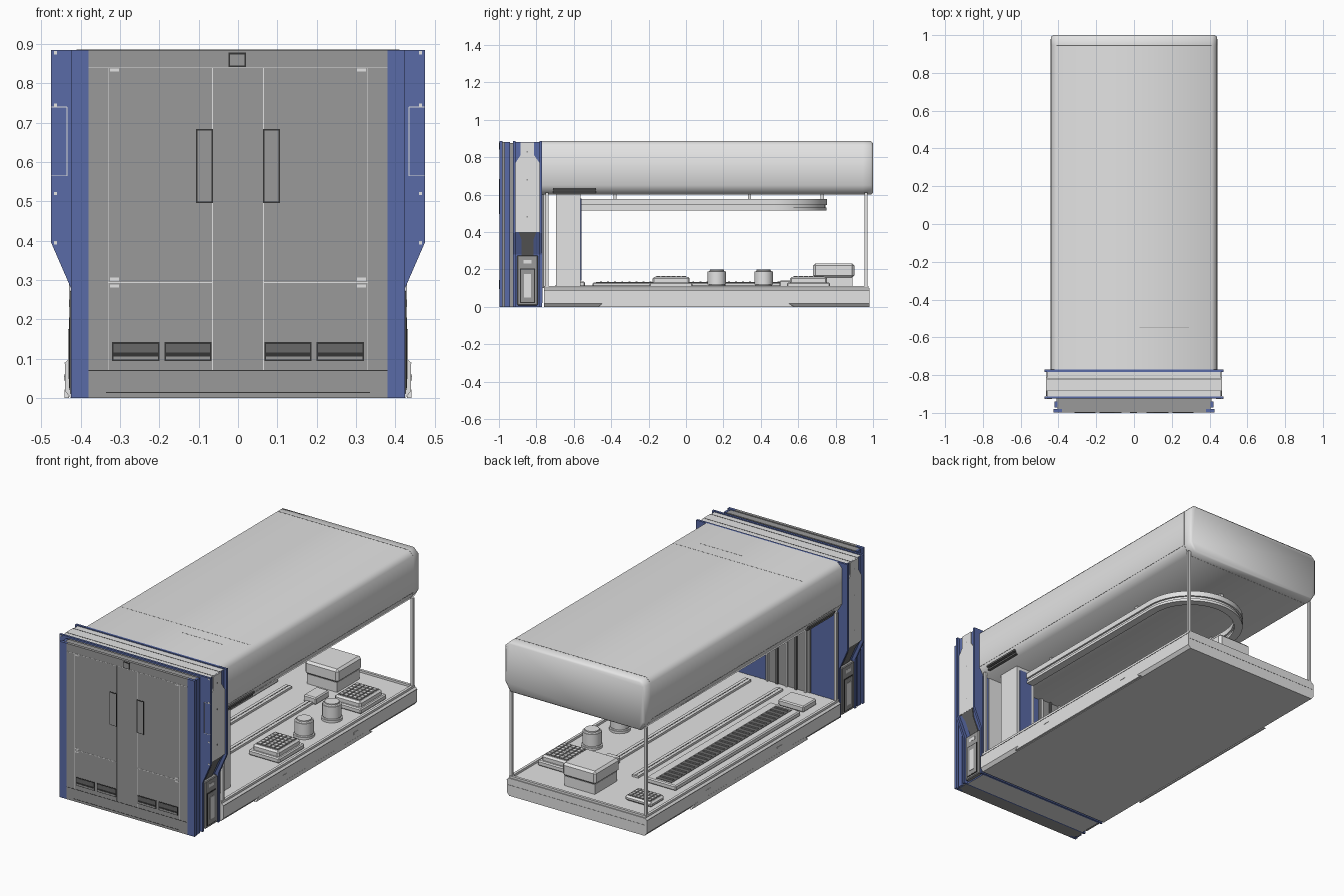
import bpy, bmesh, math
from mathutils import Vector

cube = bpy.data.objects.get("Cube")
if cube:
    bpy.data.objects.remove(cube, do_unlink=True)


def material(name, rgb):
    m = bpy.data.materials.new(name)
    m.use_nodes = True
    m.diffuse_color = (*rgb, 1)
    m.node_tree.nodes["Principled BSDF"].inputs["Base Color"].default_value = (*rgb, 1)
    return m


LIGHT = material("light grey", (0.77, 0.77, 0.77))
MID = material("mid grey", (0.32, 0.32, 0.32))
DARK = material("dark grey", (0.14, 0.14, 0.14))
BLACK = material("charcoal", (0.035, 0.035, 0.035))
BLUE = material("blue", (0.1, 0.145, 0.385))


def smooth_shade(ob, degrees):
    bpy.context.view_layer.objects.active = ob
    ob.select_set(True)
    bpy.ops.object.shade_smooth_by_angle(angle=math.radians(degrees))
    ob.select_set(False)


def finish(name, bm, mat):
    bmesh.ops.recalc_face_normals(bm, faces=bm.faces)
    me = bpy.data.meshes.new(name)
    bm.to_mesh(me)
    bm.free()
    ob = bpy.data.objects.new(name, me)
    bpy.context.collection.objects.link(ob)
    me.materials.append(mat)
    return ob


def box(name, xs, ys, zs, mat, bevel=0):
    bm = bmesh.new()
    bmesh.ops.create_cube(bm, size=1)
    for v in bm.verts:
        v.co = Vector([(r[0] + r[1]) / 2 + c * (r[1] - r[0]) for r, c in zip((xs, ys, zs), v.co)])
    if bevel:
        bmesh.ops.bevel(bm, geom=bm.edges[:], offset=bevel, segments=1, affect='EDGES')
    return finish(name, bm, mat)


def pair(name, xs, ys, zs, mat, bevel=0):
    """A box and its mirror image across x = 0."""
    box("left_" + name, xs, ys, zs, mat, bevel)
    box("right_" + name, (-xs[1], -xs[0]), ys, zs, mat, bevel)


def prism(name, outline, axis, lo, hi, mat):
    """Extrude a 2D outline along the y axis (x, z points) or the x axis (y, z points)."""
    bm = bmesh.new()
    place = (lambda p, d: (p[0], d, p[1])) if axis == 'Y' else (lambda p, d: (d, p[0], p[1]))
    face = bm.faces.new([bm.verts.new(place(p, lo)) for p in outline])
    out = bmesh.ops.extrude_face_region(bm, geom=[face])
    step = Vector(place((0, 0), hi - lo))
    bmesh.ops.translate(bm, vec=step, verts=[g for g in out["geom"] if isinstance(g, bmesh.types.BMVert)])
    return finish(name, bm, mat)


def mirrored(half):
    return half + [(-x, z) for x, z in reversed(half)]


# Front door slab, its recessed core and blue edge columns
TOP = 0.885
box("front_door", (-.38, .38), (-.997, -.98), (0, TOP), MID)
pair("door_edge", (.38, .425), (-.997, -.98), (0, TOP), BLUE)
box("door_core", (-.405, .405), (-.98, -.97), (0, TOP - .005), MID)
box("door_middle_plate", (-.418, .418), (-.97, -.942), (0, TOP - .005), MID)
pair("door_middle_edge", (.405, .42), (-.971, -.941), (0, TOP - .004), BLUE)
box("door_gasket", (-.41, .41), (-.942, -.92), (0, TOP - .01), MID)

# Door seams, hinges, handles, vents and latch
SEAM, RIM, FACE = (-.998, -.996), (-.999, -.996), (-1.0, -.996)
box("top_seam", (-.38, .38), SEAM, (.839, .841), LIGHT)
box("plinth_seam", (-.38, .38), SEAM, (.069, .071), BLACK)
box("toe_seam", (-.335, .335), SEAM, (.013, .015), BLACK)
for x in (.065, .33):
    pair("upright_seam", (x - .001, x + .001), SEAM, (.07, .84), LIGHT)
pair("lower_seam", (.065, .33), SEAM, (.292, .295), LIGHT)
for z in (.834, .302, .285):
    pair("hinge", (.303, .325), SEAM, (z - .004, z + .004), LIGHT)
pair("handle_rim", (.063, .107), RIM, (.496, .684), BLACK)
pair("handle_face", (.067, .103), FACE, (.5, .68), MID)
box("latch_rim", (-.024, .02), RIM, (.842, .878), BLACK)
box("latch_face", (-.02, .016), FACE, (.846, .874), MID)
for x in (.067, .2):
    pair("vent", (x, x + .12), RIM, (.094, .142), BLACK)
    pair("vent_upper_slat", (x + .004, x + .116), FACE, (.116, .138), DARK)
    pair("vent_lower_slat", (x + .004, x + .116), FACE, (.098, .106), MID)

# Portal frame: two blue ribs with a filling that is light on top and blue at the sides
rib = mirrored([(.425, 0), (.425, .28), (.475, .395), (.475, TOP)])
prism("front_rib", rib, 'Y', -.925, -.912, BLUE)
prism("back_rib", rib, 'Y', -.783, -.77, BLUE)
filling = prism("frame_filling", mirrored([(.405, 0), (.405, .28), (.46, .4), (.46, TOP - .005)]),
                'Y', -.912, -.783, LIGHT)
filling.data.materials.append(BLUE)
for p in filling.data.polygons:
    p.material_index = 1 if abs(p.normal.x) > .3 else 0
for y in (-.88, -.82):
    box("roof_groove", (-.46, .46), (y - .002, y + .002), (TOP - .006, TOP - .004), DARK)

# Side dressing of the portal: light panel, dark neck and lower cabinet
panel = [(-.872, .4), (-.82, .4), (-.784, .4), (-.784, .77), (-.812, .81), (-.812, TOP - .006),
         (-.885, TOP - .006), (-.885, .81), (-.911, .77), (-.911, .4)]
for side, s in (("left", 1), ("right", -1)):
    prism(f"{side}_panel", panel, 'X', .455 * s, .466 * s, LIGHT)
    neck = [(-.88, .275), (-.815, .275), (-.815, .36), (-.8, .4), (-.895, .4), (-.88, .36)]
    ob = prism(f"{side}_neck", neck, 'X', .39 * s, .41 * s, DARK)
    for v in ob.data.vertices:
        v.co.x += s * max(0, v.co.z - .28) * .458
for z in (.48, .68, .83):
    pair("panel_bolt", (.465, .467), (-.852, -.846), (z - .004, z + .004), MID)
pair("cabinet", (.40, .427), (-.903, -.792), (.008, .275), MID, .004)
pair("cabinet_frame", (.426, .429), (-.887, -.808), (.02, .205), BLACK)
pair("cabinet_door", (.427, .430), (-.882, -.813), (.025, .2), MID)
pair("cabinet_window", (.428, .432), (-.865, -.83), (.05, .175), LIGHT)
pair("cabinet_label", (.426, .428), (-.87, -.825), (.232, .25), LIGHT)
for z in (.565, .74):
    pair("rib_mark", (.435, .475), (-.926, -.924), (z - .001, z + .001), LIGHT)
pair("rib_mark_upright", (.434, .436), (-.926, -.924), (.565, .74), LIGHT)
for z in (.395, .52, .745, .878):
    pair("rib_bolt", (.46, .468), (-.926, -.924), (z - .004, z + .004), LIGHT)

# Back wall of the portal facing the work bay
box("bay_wall", (-.42, .42), (-.772, -.766), (.02, .6), BLUE)
box("bay_side_panel", (.22, .38), (-.768, -.762), (.1, .6), LIGHT)
box("bay_curtain", (-.25, .03), (-.768, -.758), (.1, .6), MID)
for i in range(5):
    x = -.23 + i * .06
    box(f"curtain_rib_{i}", (x, x + .012), (-.76, -.748), (.1, .6), DARK if i % 2 else LIGHT)

# Hood with soft sloping edges and a separate end cap
hood_outline = mirrored([(.41, .6), (.44, .65), (.44, .858), (.412, TOP)])
smooth_shade(prism("hood", hood_outline, 'Y', -.77, .945, LIGHT), 65)
cap = prism("hood_end_cap", hood_outline, 'Y', .946, .99, LIGHT)
bm = bmesh.new()
bm.from_mesh(cap.data)
end = [f for f in bm.faces if f.normal.y > .9]
bmesh.ops.inset_region(bm, faces=end, thickness=.012, depth=.01)
bm.to_mesh(cap.data)
bm.free()
smooth_shade(cap, 65)
box("hood_end_seam", (-.41, .41), (.943, .947), (TOP - .002, TOP + .0005), DARK)
box("hood_front_seam", (-.41, .41), (-.472, -.47), (TOP - .002, TOP + .0005), MID)
box("hood_hatch_seam", (.03, .29), (-.549, -.546), (TOP - .002, TOP + .0005), MID)
pair("hood_lower_seam", (.438, .441), (-.77, .945), (.65, .652), MID)
for z in (.608, .624):
    pair("hood_grille", (.41, .408 + (z - .59) * .6 + .012), (-.71, -.48), (z, z + .01), DARK)

# Base tub: chamfered body, raised rim and skirt
prism("base", mirrored([(.425, 0), (.44, .018), (.44, .09), (.43, .1)]), 'Y', -.76, .98, LIGHT)
pair("base_side_rim", (.415, .43), (-.76, .975), (.1, .112), LIGHT)
box("base_back_rim", (-.415, .415), (.96, .975), (.1, .112), LIGHT)
pair("base_rim_line", (.438, .441), (-.76, .98), (.088, .09), DARK)
for s in (1, -1):
    prism("skirt_recess", [(-.47, .0), (-.44, .022), (.54, .022), (.58, 0)], 'X', .43 * s, .4405 * s, LIGHT)
pair("base_catch", (.438, .442), (.41, .45), (.045, .06), LIGHT)
pair("base_slot", (.438, .442), (-.23, -.19), (.054, .06), LIGHT)
box("base_end_line", (-.43, .43), (.979, .981), (.06, .062), MID)

# Corner posts and the inner column
pair("rear_post", (.415, .43), (.955, .97), (.1, .61), LIGHT)
pair("front_post", (.415, .43), (-.75, -.735), (.1, .61), LIGHT)
box("column", (.23, .35), (-.695, -.565), (.1, .61), LIGHT)
box("column_slot", (.25, .33), (-.566, -.56), (.14, .58), BLUE)

# Overhead U-shaped conveyor rail, swept from a straight-and-arc path
R, MIDY = .26, .47
path = [(R, -.56)] + [(R * math.cos(a), MIDY + R * math.sin(a))
                      for a in (math.pi * i / 24 for i in range(25))] + [(-R, -.56)]


def rail(name, width, z0, z1, mat):
    bm = bmesh.new()
    rings = []
    for x, y in path:
        d = Vector((x, max(y - MIDY, 0), 0)).normalized() * width / 2
        c = Vector((x, y, 0))
        rings.append([bm.verts.new(c + o * d + Vector((0, 0, z)))
                      for o, z in ((-1, z0), (1, z0), (1, z1), (-1, z1))])
    for a, b in zip(rings, rings[1:]):
        for i in range(4):
            bm.faces.new((a[i], a[(i + 1) % 4], b[(i + 1) % 4], b[i]))
    bm.faces.new(rings[0])
    bm.faces.new(rings[-1])
    smooth_shade(finish(name, bm, mat), 35)


rail("rail_lower", .045, .515, .53, LIGHT)
rail("rail_web", .03, .53, .545, LIGHT)
rail("rail_upper", .05, .545, .575, LIGHT)
for y in (-.38, .34):
    pair("rail_hanger", (.25, .27), (y - .008, y + .008), (.57, .605), LIGHT)
box("rail_end_hanger", (-.01, .01), (.72, .738), (.57, .605), LIGHT)


# Bench equipment
def rack(name, x, y, w, l, z, nx, ny):
    """A tray with a grid of shallow raised wells."""
    box(name, (x - w / 2, x + w / 2), (y - l / 2, y + l / 2), (.1, z), LIGHT, .01)
    box(name + "_bed", (x - w * .42, x + w * .42), (y - l * .42, y + l * .42), (z - .002, z + .001), DARK)
    sx, sy = w * .82 / nx, l * .82 / ny
    for i in range(nx):
        for j in range(ny):
            cx, cy = x + (i + .5 - nx / 2) * sx, y + (j + .5 - ny / 2) * sy
            box(f"{name}_well", (cx - sx * .38, cx + sx * .38), (cy - sy * .38, cy + sy * .38), (z, z + .005), LIGHT)


def drum(name, x, y, r, z0, z1):
    bm = bmesh.new()
    bmesh.ops.create_cone(bm, cap_ends=True, segments=32, radius1=r, radius2=r, depth=z1 - z0)
    rim = [e for e in bm.edges if all(v.co.z > 0 for v in e.verts)]
    bmesh.ops.bevel(bm, geom=rim, offset=.012, segments=3, affect='EDGES')
    bmesh.ops.translate(bm, vec=(x, y, (z0 + z1) / 2), verts=bm.verts)
    smooth_shade(finish(name, bm, LIGHT), 35)


for i, y in enumerate((-.08, .655)):
    box(f"rack_foot_{i}", (.2, .395), (y - .115, y + .115), (.1, .13), LIGHT, .006)
    rack(f"tube_rack_{i}", .298, y, .165, .2, .16, 5, 6)
for i, y in enumerate((.165, .415)):
    drum(f"drum_base_{i}", .3, y, .055, .1, .125)
    drum(f"drum_{i}", .3, y, .05, .12, .2)
box("analyser_foot", (-.05, .14), (.69, .89), (.1, .156), LIGHT)
box("analyser", (-.06, .15), (.68, .9), (.156, .232), LIGHT, .012)
rack("plate_rack", -.3, .8, .17, .12, .13, 6, 4)

# Long ribbed tray, small box and the centre tracks
box("long_tray", (-.37, -.18), (-.5, .62), (.1, .13), LIGHT, .006)
box("tray_channel", (-.33, -.23), (-.48, .6), (.128, .132), DARK)
for i in range(28):
    y = -.46 + i * .038
    box(f"tray_rung_{i}", (-.32, -.24), (y, y + .01), (.13, .136), MID)
box("reagent_box", (-.36, -.2), (-.66, -.54), (.1, .135), LIGHT, .006)
for x in (-.1, .1):
    box("deck_track", (x - .02, x + .02), (-.7, .6), (.1, .112), LIGHT)
    box("deck_track_groove", (x - .003, x + .003), (-.7, .6), (.111, .113), DARK)
box("track_shuttle", (.06, .14), (.5, .62), (.1, .14), LIGHT, .006)
